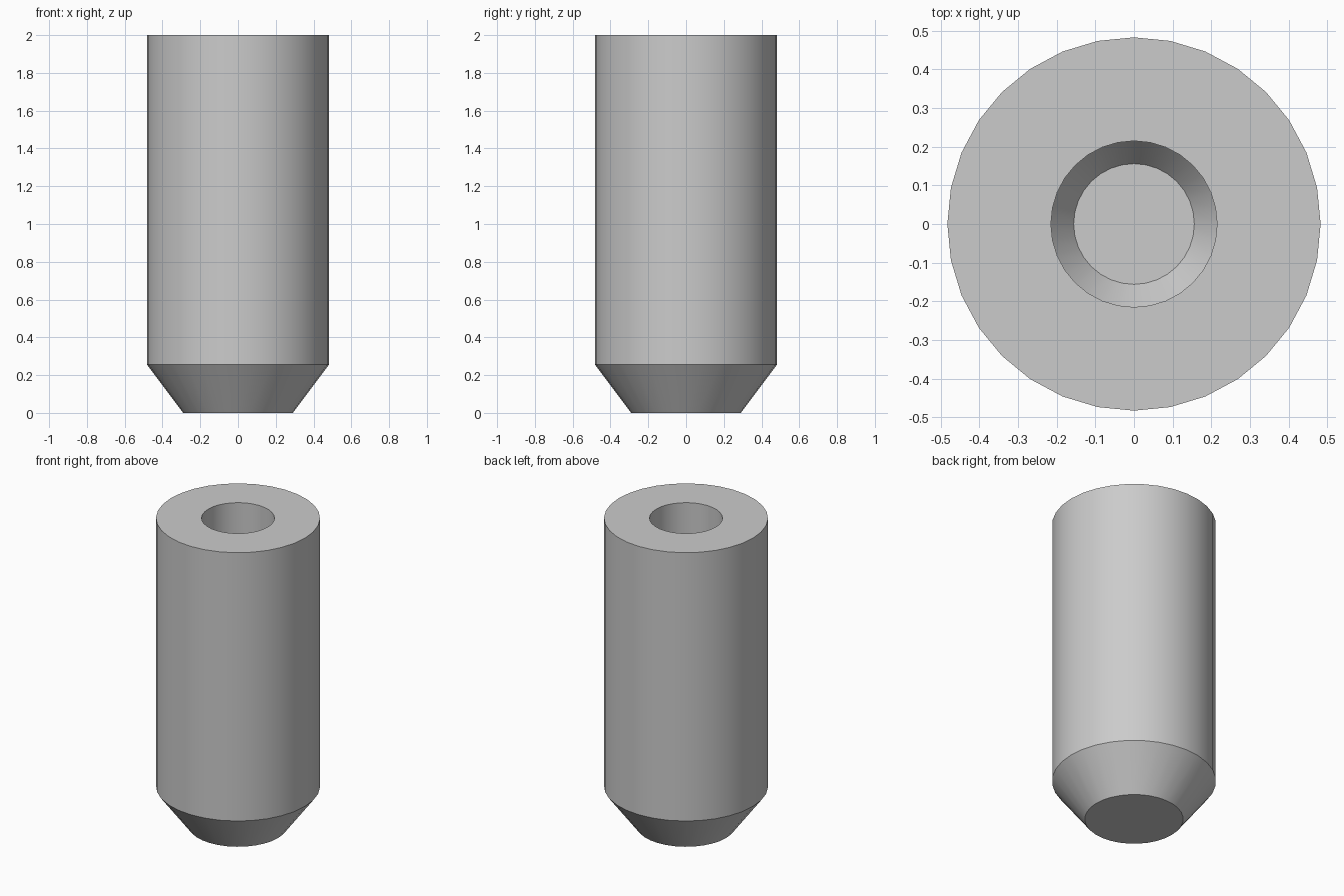
import bpy
import bmesh
import math

cube = bpy.data.objects.get("Cube")
if cube:
    bpy.data.objects.remove(cube, do_unlink=True)

# Plain grey finish
grey = bpy.data.materials.new("light_grey")
grey.use_nodes = True
colour = (0.6, 0.6, 0.6, 1)
grey.diffuse_color = colour
grey.node_tree.nodes["Principled BSDF"].inputs["Base Color"].default_value = colour

SIDES = 32
OUTER, FOOT, HEIGHT, SHOULDER = 0.483, 0.29, 2.0, 0.257
WALL = 0.268

# The bore follows the outside at an even wall thickness
slope = math.atan2(OUTER - FOOT, SHOULDER)
bore = OUTER - WALL
bore_shoulder = SHOULDER + WALL * math.tan(slope / 2)
bore_floor = FOOT - WALL * math.tan((math.pi / 2 - slope) / 2)

# Profile rings from the base, up the outside and down the bore
profile = [(FOOT, 0), (OUTER, SHOULDER), (OUTER, HEIGHT),
           (bore, HEIGHT), (bore, bore_shoulder), (bore_floor, WALL)]

bm = bmesh.new()
rings = []
for radius, z in profile:
    angles = [2 * math.pi * i / SIDES for i in range(SIDES)]
    rings.append([bm.verts.new((radius * math.cos(a), radius * math.sin(a), z))
                  for a in angles])
for low, high in zip(rings, rings[1:]):
    for i in range(SIDES):
        j = (i + 1) % SIDES
        bm.faces.new((low[i], low[j], high[j], high[i]))

# Closed base and bore floor
bm.faces.new(rings[0][::-1])
bm.faces.new(rings[-1])
bmesh.ops.recalc_face_normals(bm, faces=bm.faces[:])

mesh = bpy.data.meshes.new("tapered_sleeve")
bm.to_mesh(mesh)
bm.free()
mesh.materials.append(grey)
sleeve = bpy.data.objects.new("tapered_sleeve", mesh)
bpy.context.collection.objects.link(sleeve)

# Smooth round walls with crisp rims
bpy.ops.object.select_all(action="DESELECT")
sleeve.select_set(True)
bpy.context.view_layer.objects.active = sleeve
bpy.ops.object.shade_smooth_by_angle(angle=math.radians(30))
